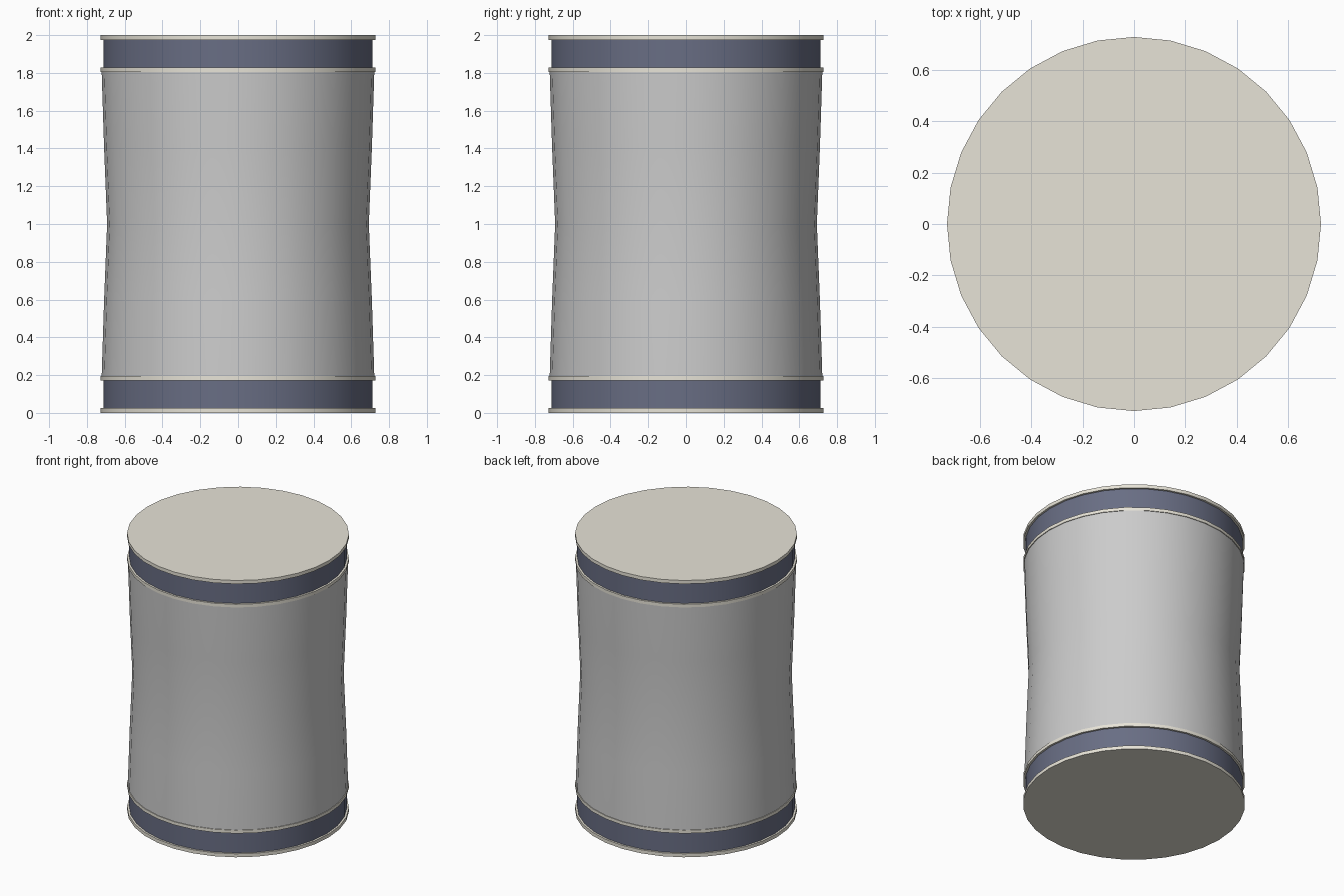
import bpy, bmesh, math

if "Cube" in bpy.data.objects:
    bpy.data.objects.remove(bpy.data.objects["Cube"])

SIDES = 32


def material(name, rgb):
    m = bpy.data.materials.new(name)
    m.diffuse_color = (*rgb, 1)
    m.use_nodes = True
    m.node_tree.nodes["Principled BSDF"].inputs["Base Color"].default_value = m.diffuse_color
    return m


cream = material("cream", (0.80, 0.77, 0.68))
navy = material("navy", (0.14, 0.155, 0.23))


def turned(name, profile, mat=None, smooth=True):
    """Solid of revolution from (radius, z) points, capped at both ends."""
    bm = bmesh.new()
    rings = []
    for r, z in profile:
        rings.append([bm.verts.new((r * math.cos(2 * math.pi * i / SIDES),
                                    r * math.sin(2 * math.pi * i / SIDES), z))
                      for i in range(SIDES)])
    for a, b in zip(rings, rings[1:]):
        for i in range(SIDES):
            j = (i + 1) % SIDES
            bm.faces.new((a[i], a[j], b[j], b[i]))
    bm.faces.new(rings[0][::-1])
    bm.faces.new(rings[-1])
    mesh = bpy.data.meshes.new(name)
    bm.to_mesh(mesh)
    bm.free()
    ob = bpy.data.objects.new(name, mesh)
    bpy.context.collection.objects.link(ob)
    if mat:
        mesh.materials.append(mat)
    if smooth:
        bpy.context.view_layer.objects.active = ob
        ob.select_set(True)
        bpy.ops.object.shade_smooth_by_angle(angle=math.radians(30))
        ob.select_set(False)
    return ob


# Waisted drum body
turned("body", [(0.722, 0.19), (0.709, 0.6), (0.693, 1.0), (0.709, 1.4), (0.722, 1.81)])

# Dark bands at both ends
for label, z0, z1 in (("lower", 0.025, 0.172), ("upper", 1.828, 1.975)):
    turned(label + "_band", [(0.713, z0), (0.713, z1)], navy)

# Thin cream rims and end plates
for label, z0, z1 in (("base_plate", 0, 0.025), ("lower_rim", 0.172, 0.195),
                      ("upper_rim", 1.805, 1.828), ("top_plate", 1.975, 2.0)):
    turned(label, [(0.727, z0), (0.727, z1)], cream)
